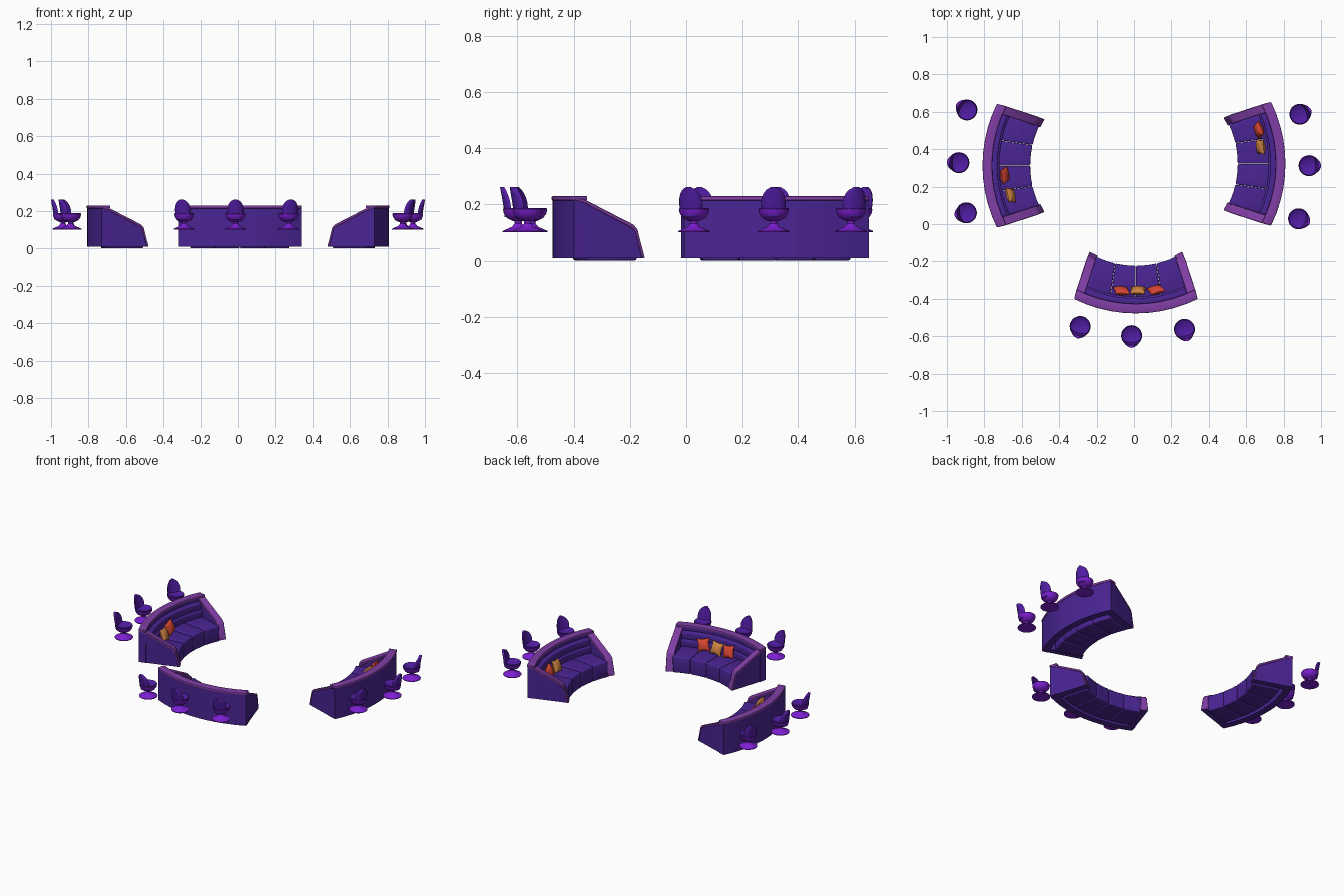
import bpy, bmesh, math
from mathutils import Matrix, Vector

if "Cube" in bpy.data.objects:
    bpy.data.objects.remove(bpy.data.objects["Cube"])


def material(name, rgb):
    m = bpy.data.materials.new(name)
    m.diffuse_color = (*rgb, 1)
    m.use_nodes = True
    m.node_tree.nodes["Principled BSDF"].inputs["Base Color"].default_value = m.diffuse_color
    return m


PURPLE = material("deep purple", (0.069, 0.018, 0.296))
TRIM = material("mauve trim", (0.216, 0.048, 0.376))
SHELL = material("chair violet", (0.080, 0.012, 0.360))
BRIGHT = material("bright violet", (0.205, 0.014, 0.645))
RED = material("red pillow", (0.68, 0.061, 0.032))
ORANGE = material("orange pillow", (0.61, 0.223, 0.053))


def finish(name, bm, mats, matrix, bevel=0.0, segs=2):
    bmesh.ops.remove_doubles(bm, verts=bm.verts, dist=1e-5)
    bmesh.ops.recalc_face_normals(bm, faces=bm.faces)
    if bevel:
        edges = [e for e in bm.edges if e.is_manifold and e.calc_face_angle() > 0.4]
        bmesh.ops.bevel(bm, geom=edges, offset=bevel, segments=segs,
                        profile=0.5, affect='EDGES', clamp_overlap=True)
    me = bpy.data.meshes.new(name)
    bm.to_mesh(me)
    bm.free()
    for m in mats:
        me.materials.append(m)
    ob = bpy.data.objects.new(name, me)
    ob.matrix_world = matrix
    bpy.context.collection.objects.link(ob)
    return ob


# Sofa space: u runs -1..1 between the outer arm sides, r is the arc radius
def arc_point(u, off, r, z):
    half = math.radians(30.5 - (r - 0.487) / 0.258 * 4.3)
    a = u * half + off / r
    return (r * math.sin(a), -r * math.cos(a), z)


def sweep(name, profile, start, end, steps, mat, matrix, bevel=0.0, segs=2):
    """Sweep an (r, z) polygon from start to end, each a pair (u, side offset)."""
    bm = bmesh.new()
    rings = []
    for i in range(steps + 1):
        t = i / steps
        u = start[0] + (end[0] - start[0]) * t
        off = start[1] + (end[1] - start[1]) * t
        rings.append([bm.verts.new(arc_point(u, off, r, z)) for r, z in profile])
    n = len(profile)
    for a, b in zip(rings, rings[1:]):
        for k in range(n):
            bm.faces.new((a[k], a[(k + 1) % n], b[(k + 1) % n], b[k]))
    bm.faces.new(rings[0])
    bm.faces.new(rings[-1])
    return finish(name, bm, [mat], matrix, bevel, segs)


def box(r0, r1, z0, z1):
    return [(r0, z0), (r1, z0), (r1, z1), (r0, z1)]


def pillow(name, mat, matrix, size=0.043, thick=0.021, n=10):
    bm = bmesh.new()
    for side in (-1, 1):
        g = {}
        for i in range(n + 1):
            for j in range(n + 1):
                x, y = 2 * i / n - 1, 2 * j / n - 1
                puff = math.sqrt(max(0, (1 - x * x) * (1 - y * y)))
                g[i, j] = bm.verts.new((size * x * (1 - 0.16 * (1 - y * y) * x * x),
                                        side * thick * puff,
                                        size * y * (1 - 0.16 * (1 - x * x) * y * y)))
        for i in range(n):
            for j in range(n):
                bm.faces.new((g[i, j], g[i + 1, j], g[i + 1, j + 1], g[i, j + 1]))
    finish(name, bm, [mat], matrix)


def sofa(tag, loc, turn, pillows):
    M = Matrix.Translation(loc) @ Matrix.Rotation(math.radians(turn), 4, 'Z')
    # curved back wall and its rim
    sweep(tag + "_back_wall", box(0.700, 0.745, 0.010, 0.220), (-1, 0), (1, 0), 10, PURPLE, M)
    sweep(tag + "_back_rim", box(0.697, 0.748, 0.214, 0.230), (-1, 0), (1, 0), 10, TRIM, M, 0.004)
    # sloping arms with wrapped trim
    arm = [(0.487, 0.010), (0.745, 0.010), (0.745, 0.218), (0.704, 0.206), (0.527, 0.121), (0.514, 0.108)]
    cap = [(0.484, 0.010), (0.512, 0.112), (0.526, 0.128), (0.705, 0.217), (0.745, 0.230),
           (0.745, 0.217), (0.706, 0.203), (0.533, 0.116), (0.521, 0.104), (0.496, 0.010)]
    for s, side in ((-1, "left"), (1, "right")):
        sweep(f"{tag}_{side}_arm", arm, (s, 0), (s, -s * 0.044), 1, PURPLE, M)
        sweep(f"{tag}_{side}_arm_trim", cap, (s, s * 0.001), (s, -s * 0.047), 1, TRIM, M, 0.002, 1)
    # four seat cushions, and a low padded back in two rolls
    for k in range(4):
        u0 = -0.85 + k * 0.425
        sweep(f"{tag}_seat_cushion_{k + 1}", box(0.493, 0.672, 0.001, 0.106),
              (u0, 0.0008), (u0 + 0.425, -0.0008), 3, PURPLE, M, 0.007, 3)
    sweep(tag + "_lower_back_pad", box(0.658, 0.702, 0.095, 0.150), (-0.86, 0), (0.86, 0), 10, PURPLE, M, 0.010, 3)
    sweep(tag + "_upper_back_pad", box(0.668, 0.702, 0.146, 0.198), (-0.86, 0), (0.86, 0), 10, PURPLE, M, 0.010, 3)
    # loose pillows leaning on the back
    for k, (ang, r, spin, mat) in enumerate(pillows):
        P = (M @ Matrix.Rotation(math.radians(ang), 4, 'Z') @ Matrix.Translation((0, -r, 0.148))
             @ Matrix.Rotation(math.radians(22), 4, 'X') @ Matrix.Rotation(math.radians(spin), 4, 'Y'))
        pillow(f"{tag}_pillow_{k + 1}", mat, P)


sofa("front_sofa", (0.01, 0.27, 0), 0,
     [(-6.9, 0.632, 12, RED), (1.0, 0.626, -5, ORANGE), (9.8, 0.632, 14, RED)])
sofa("left_sofa", (-0.062, 0.312, 0), -90, [(4.7, 0.632, 14, RED), (14.8, 0.618, -8, ORANGE)])
sofa("right_sofa", (0.062, 0.322, 0), 90, [(16.6, 0.632, 14, RED), (8.3, 0.622, -6, ORANGE)])


def lathe(name, profile, mats, matrix, rule=None, n=28):
    bm = bmesh.new()
    vs = [bm.verts.new((r, 0, z)) for r, z in profile]
    es = [bm.edges.new(p) for p in zip(vs, vs[1:])]
    bmesh.ops.spin(bm, geom=vs + es, cent=(0, 0, 0), axis=(0, 0, 1),
                   angle=2 * math.pi, steps=n, use_duplicate=False)
    bmesh.ops.remove_doubles(bm, verts=bm.verts, dist=1e-5)
    bmesh.ops.recalc_face_normals(bm, faces=bm.faces)
    if rule:
        for f in bm.faces:
            f.material_index = rule(f)
    finish(name, bm, mats, matrix)


def chair(tag, x, y, turn):
    M = Matrix.Translation((x, y, 0)) @ Matrix.Rotation(math.radians(turn), 4, 'Z')
    # trumpet base
    lathe(tag + "_base", [(0, 0.102), (0.056, 0.102), (0.056, 0.106), (0.040, 0.113),
                          (0.022, 0.121), (0.013, 0.132), (0.014, 0.146)], [BRIGHT], M)
    # bowl seat, brighter underneath
    lathe(tag + "_seat", [(0, 0.140), (0.020, 0.142), (0.040, 0.152), (0.051, 0.168), (0.054, 0.183),
                          (0.051, 0.188), (0.045, 0.185), (0.030, 0.177), (0, 0.174)],
          [SHELL, BRIGHT], M, lambda f: int(f.normal.z < 0.1))
    # rounded, slightly wrapped backrest
    bm = bmesh.new()
    rows, cols, layers = 12, 10, []
    for depth in (0, 1):
        g = {}
        for i in range(rows + 1):
            s = i / rows
            w = 0.044 * math.sqrt(max(0.02, 1 - ((s - 0.45) / 0.56) ** 2))
            for j in range(cols + 1):
                t = 2 * j / cols - 1
                px = w * t
                thick = 0.015 * math.sqrt(max(0.08, 1 - t ** 4))
                py = -0.033 - 0.017 * s ** 1.3 + 6 * px * px - depth * thick
                g[i, j] = bm.verts.new((px, py, 0.155 + 0.107 * s))
        for i in range(rows):
            for j in range(cols):
                bm.faces.new((g[i, j], g[i + 1, j], g[i + 1, j + 1], g[i, j + 1]))
        layers.append(g)
    border = ([(i, 0) for i in range(rows)] + [(rows, j) for j in range(cols)]
              + [(i, cols) for i in range(rows, 0, -1)] + [(0, j) for j in range(cols, 0, -1)])
    for p, q in zip(border, border[1:] + border[:1]):
        f = bm.faces.new((layers[0][p], layers[0][q], layers[1][q], layers[1][p]))
        f.material_index = 1
    finish(tag + "_backrest", bm, [SHELL, BRIGHT], M)


# three chairs behind each sofa, backs pointing outwards
CHAIRS = [(-0.288, -0.548, -14), (-0.013, -0.597, 0), (0.270, -0.563, 14),
          (-0.893, 0.610, -122), (-0.936, 0.328, -90), (-0.896, 0.060, -76),
          (0.887, 0.587, 112), (0.936, 0.312, 90), (0.880, 0.028, 68)]
for i, c in enumerate(CHAIRS):
    chair(f"chair_{i + 1}", *c)

bpy.ops.object.select_all(action='SELECT')
bpy.context.view_layer.objects.active = bpy.context.selected_objects[0]
bpy.ops.object.shade_smooth_by_angle(angle=math.radians(40))
